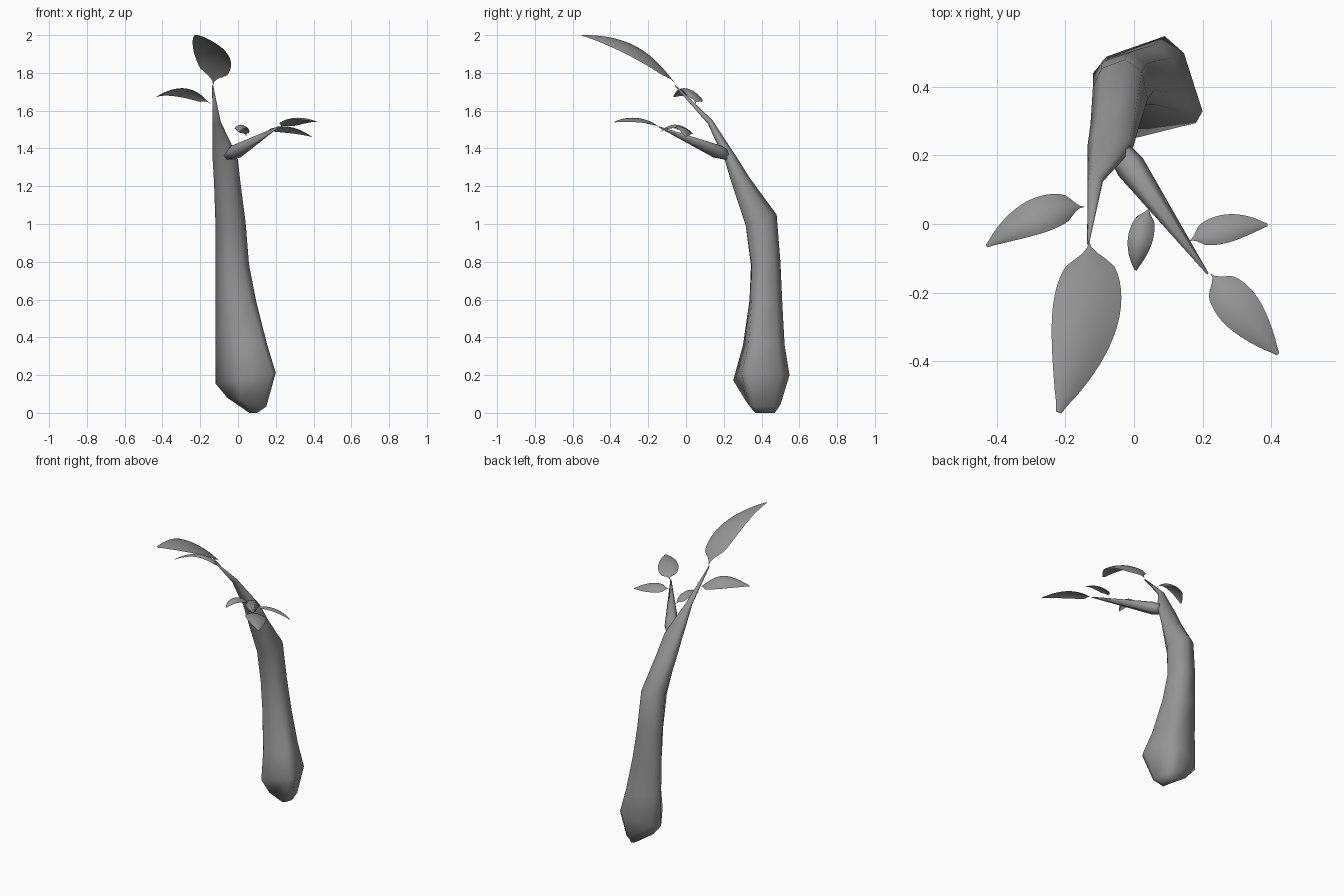
import bpy, bmesh, math
from mathutils import Vector

if "Cube" in bpy.data.objects:
    bpy.data.objects.remove(bpy.data.objects["Cube"])

grey = bpy.data.materials.new("dark_grey")
grey.diffuse_color = (0.3, 0.3, 0.3, 1)
grey.use_nodes = True
grey.node_tree.nodes["Principled BSDF"].inputs["Base Color"].default_value = grey.diffuse_color


def make_object(name, bm):
    for f in bm.faces:
        f.smooth = True
    me = bpy.data.meshes.new(name)
    bm.to_mesh(me)
    bm.free()
    me.materials.append(grey)
    ob = bpy.data.objects.new(name, me)
    bpy.context.collection.objects.link(ob)
    return ob


def loft(name, rings):
    """Join closed rings of points with quads and cap both ends."""
    bm = bmesh.new()
    loops = [[bm.verts.new(p) for p in r] for r in rings]
    n = len(loops[0])
    for a, b in zip(loops, loops[1:]):
        for i in range(n):
            j = (i + 1) % n
            bm.faces.new((a[i], a[j], b[j], b[i]))
    bm.faces.new(loops[0][::-1])
    bm.faces.new(loops[-1])
    bmesh.ops.recalc_face_normals(bm, faces=bm.faces)
    return make_object(name, bm)


# Trunk cross-sections: lopsided at the foot, regular higher up
FOOT = [(1, -.47), (.66, .67), (.31, 1), (-.75, .6), (-1, .27), (-.25, -1), (.88, -.7)]
ROUND = [(math.cos(math.radians(a)), math.sin(math.radians(a)))
         for a in (-15, 35, 85, 132, 180, 235, 290)]


def trunk_ring(x0, x1, front, back, foot, tilt=0.0):
    """Ring between left/right x limits and front/back (y, z) points."""
    pts = []
    for p, q in zip(FOOT, ROUND):
        c = p[0] * foot + q[0] * (1 - foot)
        s = p[1] * foot + q[1] * (1 - foot)
        pts.append(((x0 + x1) / 2 + c * (x1 - x0) / 2,
                    (front[0] + back[0]) / 2 + s * (back[0] - front[0]) / 2,
                    (front[1] + back[1]) / 2 + s * (back[1] - front[1]) / 2 + tilt * c))
    return pts


# Leaning trunk, running out into the left branch
loft("trunk", [trunk_ring(*r) for r in [
    (0.06, 0.10, (0.36, 0.0), (0.47, 0.0), 0.5),
    (-0.055, 0.15, (0.31, 0.06), (0.50, 0.05), 0.8, -0.025),
    (-0.12, 0.20, (0.25, 0.18), (0.548, 0.19), 1, 0.03),
    (-0.12, 0.155, (0.30, 0.36), (0.522, 0.36), 0.9),
    (-0.12, 0.097, (0.33, 0.60), (0.51, 0.58), 0.6),
    (-0.12, 0.06, (0.335, 0.78), (0.50, 0.80), 0.4),
    (-0.12, 0.042, (0.305, 0.99), (0.48, 1.05), 0.3),
    (-0.127, 0.015, (0.24, 1.21), (0.34, 1.24), 0),
    (-0.135, 0.0, (0.20, 1.35), (0.265, 1.36), 0),
    (-0.135, -0.04, (0.16, 1.43), (0.205, 1.45), 0),
    (-0.135, -0.09, (0.115, 1.53), (0.14, 1.55), 0),
    (-0.137, -0.131, (-0.06, 1.73), (-0.055, 1.735), 0),
]])


# Right branch: a tapering cone growing from inside the fork
def cone_ring(centre, axis, r_side, r_up, sides=6):
    side = axis.cross(Vector((0, 0, 1))).normalized()
    up = side.cross(axis).normalized()
    return [centre + side * r_side * math.cos(2 * math.pi * i / sides)
            + up * r_up * math.sin(2 * math.pi * i / sides) for i in range(sides)]


start, end = Vector((-0.05, 0.222, 1.36)), Vector((0.215, -0.145, 1.515))
axis = (end - start).normalized()
loft("right_branch", [
    cone_ring(start - axis * 0.02, axis, 0.03, 0.02),
    cone_ring(start.lerp(end, 0.15), axis, 0.044, 0.038),
    cone_ring(end, axis, 0.003, 0.003)])


# Leaves: thin arched sheets swept along a curved midrib
def leaf(name, base, mid, tip, half, camber, roll, n=22, m=8):
    b, c, t = Vector(base), Vector(mid), Vector(tip)
    ctrl = 2 * c - 0.5 * (b + t)
    bm = bmesh.new()
    rows = []
    for i in range(n + 1):
        u = i / n
        p = b * (1 - u) ** 2 + ctrl * 2 * u * (1 - u) + t * u * u
        d = (ctrl - b) * (1 - u) + (t - ctrl) * u
        side = Vector((d.y, -d.x, 0)).normalized() + Vector((0, 0, roll))
        k = min(1.0, u / 0.2)
        flare = 0.06 + 0.94 * k * k * (3 - 2 * k)
        w = half * flare * math.sin(math.pi * min(u, 0.985) ** 0.85) ** 0.8
        row = []
        for j in range(m + 1):
            s = 2 * j / m - 1
            drop = camber * (w / half) * s * s
            row.append(bm.verts.new(p + side * (w * s + 0.0005 * s) - Vector((0, 0, drop))))
        rows.append(row)
    for r0, r1 in zip(rows, rows[1:]):
        for j in range(m):
            bm.faces.new((r0[j], r1[j], r1[j + 1], r0[j + 1]))
    bm.normal_update()
    if sum(f.normal.z for f in bm.faces) < 0:
        bmesh.ops.reverse_faces(bm, faces=bm.faces[:])
    return make_object(name, bm)


leaf("top_leaf", (-0.132, -0.05, 1.735), (-0.142, -0.27, 1.93), (-0.22, -0.55, 2.0), 0.098, 0.022, 0.25)
leaf("left_leaf", (-0.145, 0.05, 1.635), (-0.285, 0.022, 1.712), (-0.43, -0.065, 1.675), 0.052, 0.02, -0.4)
leaf("centre_leaf", (0.045, 0.05, 1.465), (0.018, -0.045, 1.525), (0.005, -0.135, 1.49), 0.036, 0.02, 0)
leaf("right_leaf", (0.16, -0.05, 1.50), (0.27, -0.013, 1.51), (0.39, -0.003, 1.463), 0.041, 0.014, 0.35)
leaf("front_right_leaf", (0.225, -0.145, 1.512), (0.31, -0.25, 1.56), (0.42, -0.38, 1.54), 0.062, 0.018, 0.15)
